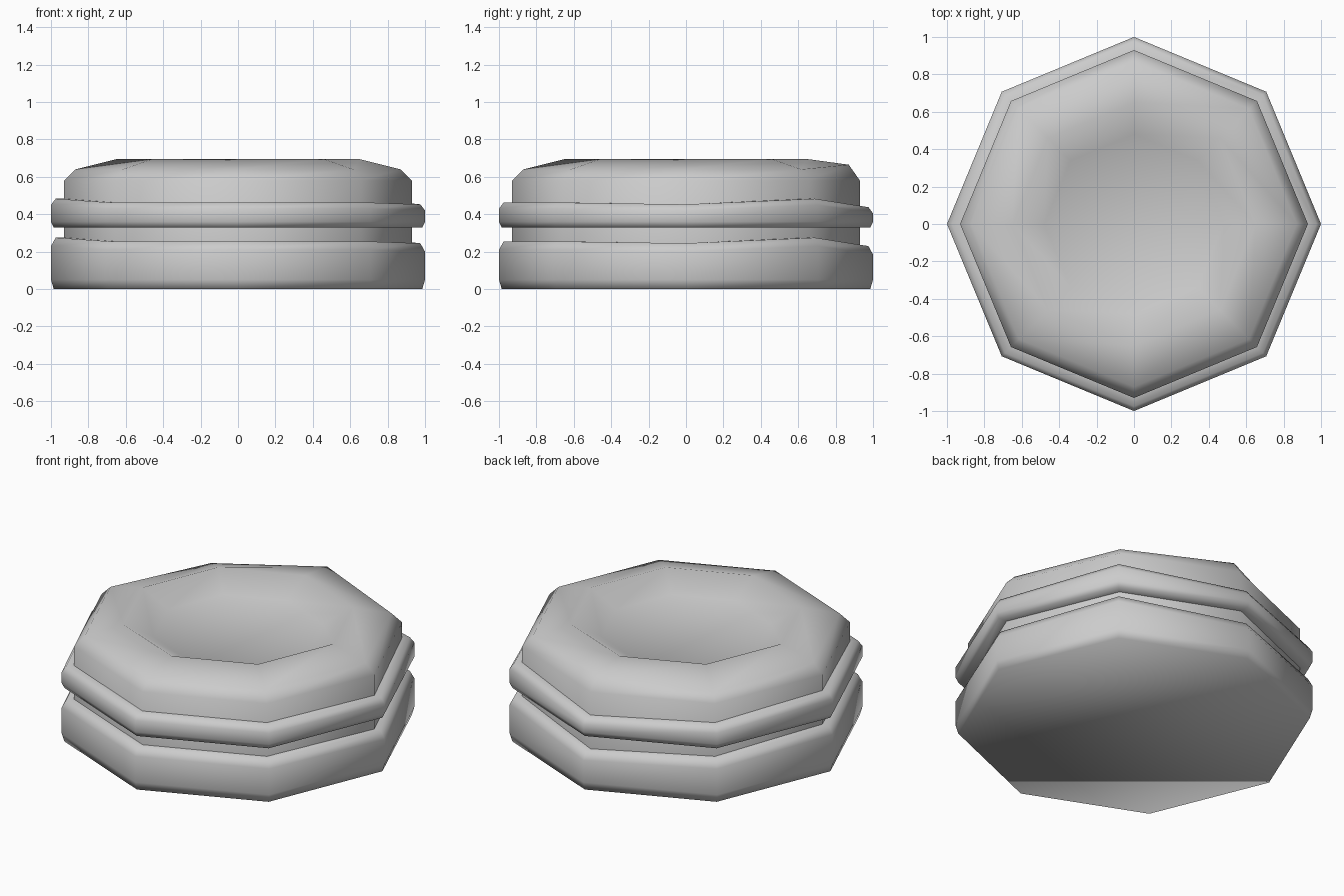
import bpy, bmesh, math

cube = bpy.data.objects.get("Cube")
if cube:
    bpy.data.objects.remove(cube, do_unlink=True)

SIDES = 8
# Slight unevenness of the padded edges, one value per corner from +x
RING_SAG = [-0.01, 0.02, -0.025, 0, 0.02, 0, 0, 0]
SHOULDER_SAG = [0, 0, 0.025, -0.02, 0, 0, 0, 0]

grey = bpy.data.materials.new("soft grey")
grey.use_nodes = True
colour = (0.6, 0.6, 0.6, 1)
grey.diffuse_color = colour
grey.node_tree.nodes["Principled BSDF"].inputs["Base Color"].default_value = colour


def lathe(name, profile, sag, sag_rows, cap_start=False, cap_end=False):
    """Turn a (radius, height) profile into an eight-sided smooth solid."""
    bm = bmesh.new()
    rows = []
    for i, (r, z) in enumerate(profile):
        row = []
        for k in range(SIDES):
            a = math.tau * k / SIDES
            dz = sag[k] if i in sag_rows else 0
            row.append(bm.verts.new((r * math.cos(a), r * math.sin(a), z + dz)))
        rows.append(row)
    for low, high in zip(rows, rows[1:]):
        for k in range(SIDES):
            n = (k + 1) % SIDES
            bm.faces.new((low[k], low[n], high[n], high[k]))
    if cap_start:
        bm.faces.new(rows[0][::-1])
    if cap_end:
        bm.faces.new(rows[-1])
    for f in bm.faces:
        f.smooth = True
    mesh = bpy.data.meshes.new(name)
    bm.to_mesh(mesh)
    bm.free()
    mesh.materials.append(grey)
    obj = bpy.data.objects.new(name, mesh)
    bpy.context.collection.objects.link(obj)


# Wide base with a rounded edge
lathe("base", [(0.985, 0), (1, 0.05), (1, 0.21), (0.975, 0.255), (0.9, 0.255)],
      RING_SAG, (2, 3, 4), cap_start=True)

# Raised band around the middle
lathe("middle_band", [(0.9, 0.33), (0.985, 0.33), (1, 0.36), (1, 0.43),
                      (0.975, 0.463), (0.9, 0.463)], RING_SAG, (3, 4, 5))

# Drum with a bevelled shoulder and a shallow dished seat
lathe("dished_seat", [(0.93, 0.2), (0.93, 0.58), (0.87, 0.64), (0.65, 0.695),
                      (0.48, 0.605)], SHOULDER_SAG, (2,), cap_end=True)
